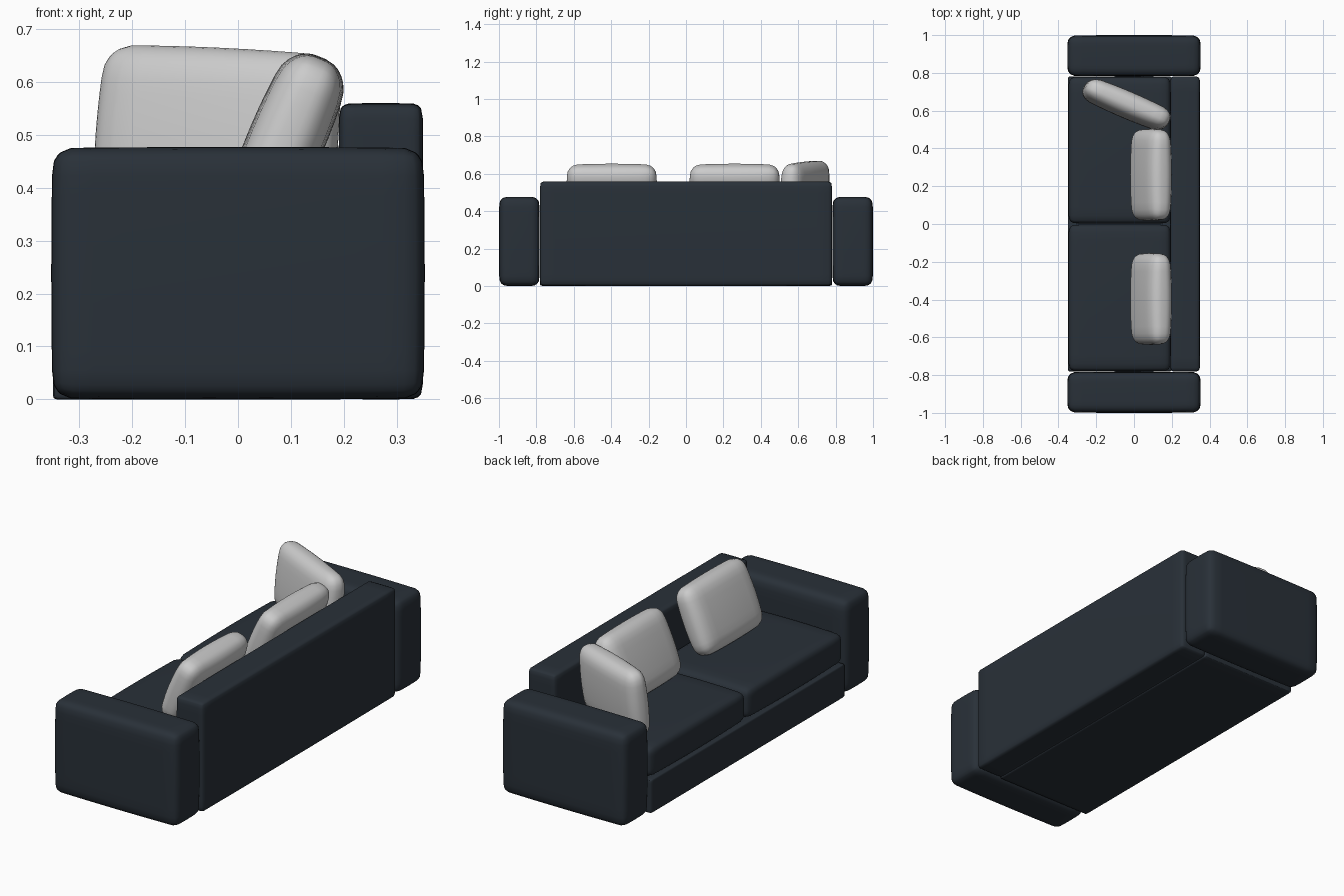
import bpy, bmesh, math
from mathutils import Vector

if "Cube" in bpy.data.objects:
    bpy.data.objects.remove(bpy.data.objects["Cube"])

fabric = bpy.data.materials.new("dark_fabric")
fabric.diffuse_color = (0.022, 0.030, 0.040, 1)
fabric.use_nodes = True
fabric.node_tree.nodes["Principled BSDF"].inputs["Base Color"].default_value = fabric.diffuse_color


def soft_box(name, lo, hi, r, puff=(0, 0, 0), mat=None, rot=(0, 0, 0), cuts=13):
    """Rounded box between two corners; puff bulges each pair of sides."""
    lo, hi = Vector(lo), Vector(hi)
    half = (hi - lo) / 2
    bm = bmesh.new()
    bmesh.ops.create_cube(bm, size=2)
    bmesh.ops.subdivide_edges(bm, edges=bm.edges[:], cuts=cuts, use_grid_fill=True)
    for v in bm.verts:
        # crowd the grid towards the edges, then round them
        p = Vector([math.sin(c * math.pi / 2) * h for c, h in zip(v.co, half)])
        core = Vector([max(-(h - r), min(h - r, c)) for c, h in zip(p, half)])
        d = p - core
        if d.length > 1e-6:
            p = core + d.normalized() * max(abs(c) for c in d)
        n = [c / h for c, h in zip(p, half)]
        sq = [c * c for c in n]
        v.co = [p[i] * (1 - puff[i] * (sum(sq) - sq[i]) / 2) for i in range(3)]
    bmesh.ops.recalc_face_normals(bm, faces=bm.faces[:])
    me = bpy.data.meshes.new(name)
    bm.to_mesh(me)
    bm.free()
    for poly in me.polygons:
        poly.use_smooth = True
    if mat:
        me.materials.append(mat)
    ob = bpy.data.objects.new(name, me)
    ob.location = (lo + hi) / 2
    ob.rotation_euler = [math.radians(a) for a in rot]
    bpy.context.collection.objects.link(ob)
    return ob


# frame: plinth and backrest
soft_box("base", (-0.35, -0.78, 0), (0.20, 0.78, 0.17), 0.008, mat=fabric)
soft_box("backrest", (0.19, -0.78, 0), (0.35, 0.78, 0.56), 0.02,
         (0.02, 0, 0.01), fabric)

# arms and seat cushions, one per side
for side, label in ((-1, "front"), (1, "rear")):
    y0, y1 = sorted((side * 0.782, side * 1.0))
    soft_box("arm_" + label, (-0.353, y0, 0), (0.353, y1, 0.477), 0.04,
             (0.015, 0.04, 0.015), fabric)
    y0, y1 = sorted((side * 0.002, side * 0.78))
    soft_box("seat_cushion_" + label, (-0.348, y0, 0.165), (0.195, y1, 0.335), 0.035,
             (0.015, 0.01, 0.12), fabric)


# throw pillows: thickness along x, then leaned and turned
def pillow(name, centre, size, rot):
    c, h = Vector(centre), Vector(size) / 2
    soft_box(name, c - h, c + h, 0.055, (0.28, 0.06, 0.06), rot=rot)


pillow("pillow_front", (0.09, -0.397, 0.487), (0.145, 0.485, 0.345), (0, 23, 0))
pillow("pillow_middle", (0.09, 0.26, 0.487), (0.145, 0.485, 0.345), (0, 23, 0))
pillow("pillow_corner", (-0.04, 0.632, 0.492), (0.135, 0.485, 0.345), (2.5, 5, 67))
